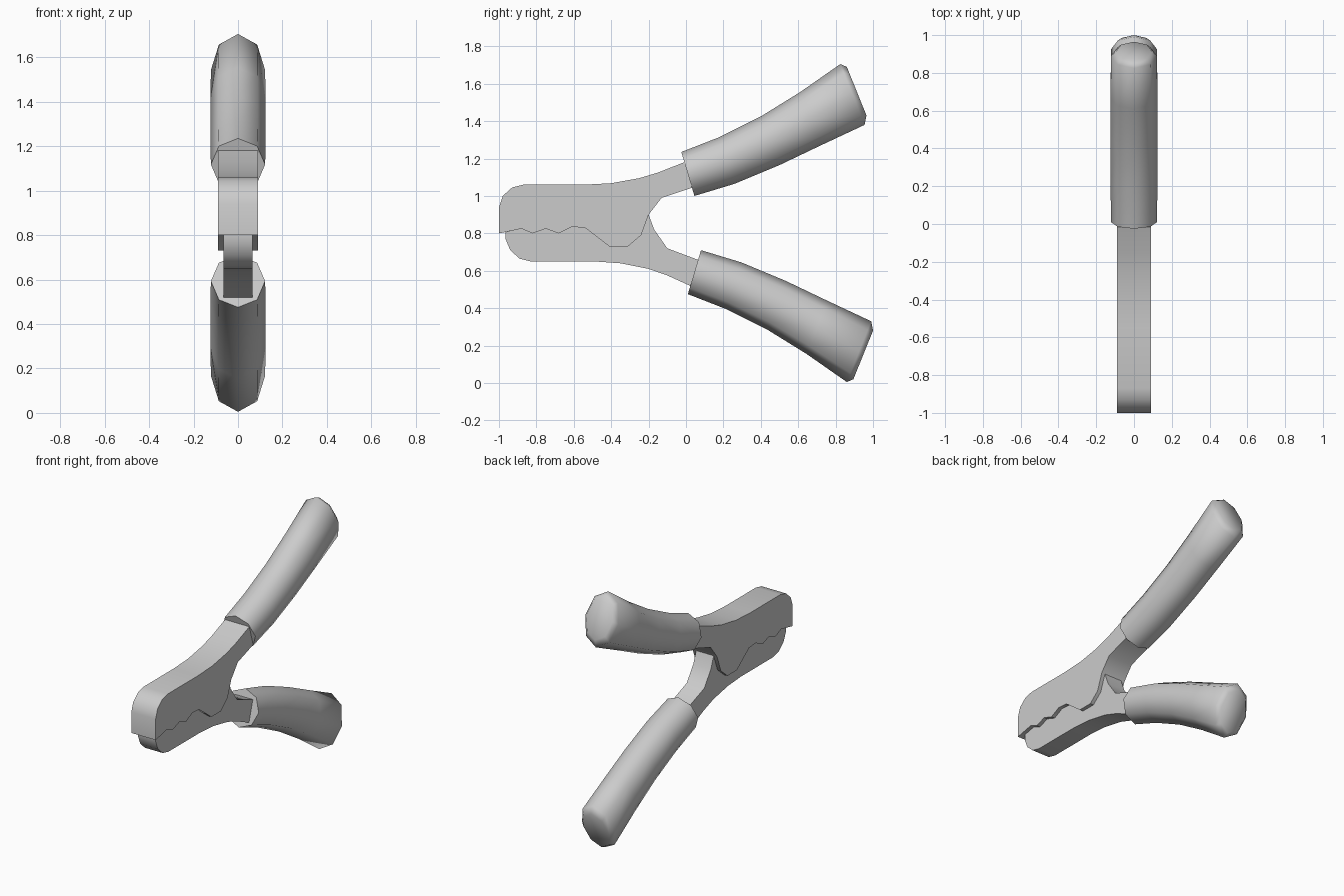
import bpy, bmesh, math
from mathutils import Vector

if "Cube" in bpy.data.objects:
    bpy.data.objects.remove(bpy.data.objects["Cube"])


def finish(name, bm, angle):
    bmesh.ops.recalc_face_normals(bm, faces=bm.faces)
    me = bpy.data.meshes.new(name)
    bm.to_mesh(me)
    bm.free()
    ob = bpy.data.objects.new(name, me)
    bpy.context.collection.objects.link(ob)
    bpy.ops.object.select_all(action='DESELECT')
    ob.select_set(True)
    bpy.context.view_layer.objects.active = ob
    bpy.ops.object.shade_smooth_by_angle(angle=math.radians(angle))
    return ob


def plate(name, profile, half_width):
    """Extrude a (y, z) side profile across x."""
    bm = bmesh.new()
    face = bm.faces.new([bm.verts.new((-half_width, y, z)) for y, z in profile])
    ext = bmesh.ops.extrude_face_region(bm, geom=[face])
    verts = [v for v in ext["geom"] if isinstance(v, bmesh.types.BMVert)]
    bmesh.ops.translate(bm, verts=verts, vec=(2 * half_width, 0, 0))
    return finish(name, bm, 35)


def sleeve(name, sections, sides=8):
    """Loft octagonal rings, each given by its top and bottom point and half width."""
    bm = bmesh.new()
    rings = []
    for (y0, z0), (y1, z1), w in sections:
        a, b = Vector((0, y0, z0)), Vector((0, y1, z1))
        mid, up = (a + b) / 2, (a - b) / 2
        ring = []
        for i in range(sides):
            t = 2 * math.pi * i / sides
            ring.append(bm.verts.new(mid + up * math.cos(t) + Vector((w * math.sin(t), 0, 0))))
        rings.append(ring)
    for r, s in zip(rings, rings[1:]):
        for i in range(sides):
            j = (i + 1) % sides
            bm.faces.new((r[i], r[j], s[j], s[i]))
    bm.faces.new(rings[0])
    bm.faces.new(rings[-1])
    return finish(name, bm, 60)


# Shared toothed bite line, front to back
teeth = [(-0.88, 0.825), (-0.82, 0.80), (-0.75, 0.825), (-0.68, 0.80),
         (-0.61, 0.835), (-0.54, 0.83)]

# Upper jaw with its neck
plate("upper_jaw", [
    (-1.0, 0.80), *teeth, (-0.41, 0.73), (-0.31, 0.73), (-0.24, 0.79),
    (-0.20, 0.90), (-0.13, 0.99), (0.035, 1.045), (0.10, 1.07), (0.06, 1.21),
    (-0.01, 1.18), (-0.15, 1.125), (-0.25, 1.095), (-0.40, 1.068), (-0.55, 1.06),
    (-0.87, 1.06), (-0.93, 1.045), (-0.98, 1.0), (-1.0, 0.94)], 0.09)

# Lower jaw, narrower, with its pivot hump running inside the upper jaw
plate("lower_jaw", [
    (-0.965, 0.807), *teeth, (-0.40, 0.80), (-0.32, 0.88), (-0.20, 0.90),
    (-0.17, 0.82), (-0.10, 0.72), (0.06, 0.66), (0.13, 0.635), (0.08, 0.495),
    (0.01, 0.525), (-0.10, 0.575), (-0.20, 0.61), (-0.35, 0.64), (-0.49, 0.65),
    (-0.83, 0.65), (-0.89, 0.665), (-0.94, 0.71), (-0.965, 0.77)], 0.065)

# Curved handle grips; the lower one mirrors the upper one
grip = [((-0.025, 1.235), (0.045, 1.0), 0.122),
        ((0.18, 1.315), (0.26, 1.065), 0.124),
        ((0.40, 1.425), (0.50, 1.165), 0.124),
        ((0.61, 1.555), (0.72, 1.27), 0.124),
        ((0.825, 1.705), (0.955, 1.38), 0.122),
        ((0.86, 1.69), (0.965, 1.43), 0.095)]
sleeve("upper_grip", grip)
flip = lambda p: (p[0] + 0.035, 1.71 - p[1])
sleeve("lower_grip", [(flip(t), flip(b), w) for t, b, w in grip])
